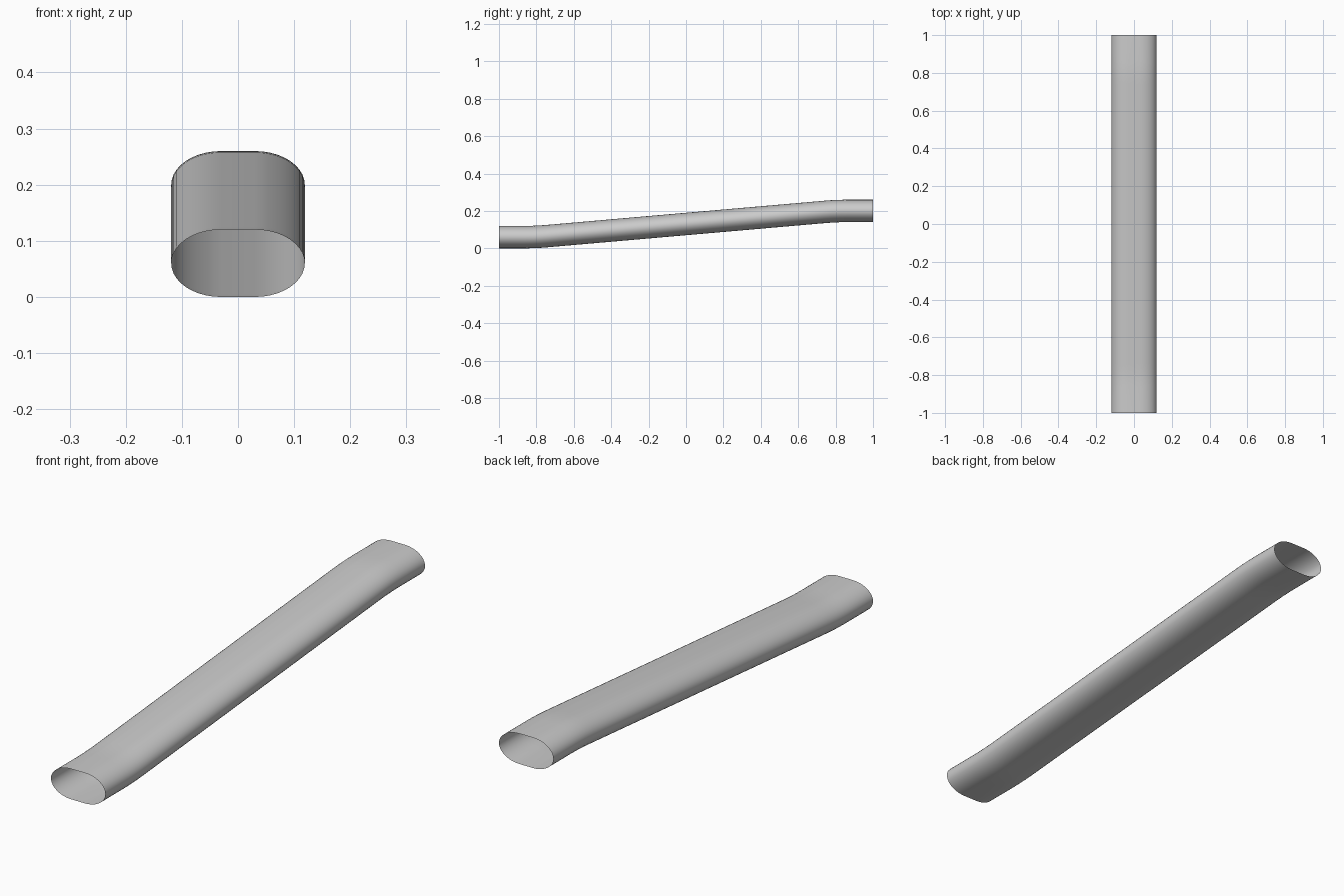
import bpy, bmesh, math

if "Cube" in bpy.data.objects:
    bpy.data.objects.remove(bpy.data.objects["Cube"])

HALF_W, HALF_H, FLAT = 0.119, 0.06, 0.03
CORNER_STEPS = 10

# Oval cross-section: flat top and bottom joined by elliptical sides
section = []
for quadrant in range(4):
    for i in range(CORNER_STEPS + 1):
        a = math.pi / 2 * (quadrant + i / CORNER_STEPS)
        if i == 0 and quadrant in (0, 2):
            continue  # side point shared with the previous quadrant
        side = 1 if quadrant in (0, 3) else -1
        section.append((side * FLAT + (HALF_W - FLAT) * math.cos(a),
                        HALF_H * math.sin(a)))

# Centre line: level ends, sloped middle, gently eased bends
path = [(-1, 0.06), (-0.86, 0.06), (-0.82, 0.0606), (-0.78, 0.0625),
        (-0.74, 0.0655)]
path += [(-y, 0.26 - z) for y, z in reversed(path)]

# Open-ended duct skin
bm = bmesh.new()
rings = [[bm.verts.new((x, y, zc + z)) for x, z in section] for y, zc in path]
n = len(section)
for r0, r1 in zip(rings, rings[1:]):
    for i in range(n):
        j = (i + 1) % n
        bm.faces.new((r0[i], r0[j], r1[j], r1[i]))
bmesh.ops.recalc_face_normals(bm, faces=bm.faces)
for f in bm.faces:
    f.smooth = True

mesh = bpy.data.meshes.new("oval_duct")
bm.to_mesh(mesh)
bm.free()
duct = bpy.data.objects.new("oval_duct", mesh)
bpy.context.collection.objects.link(duct)
